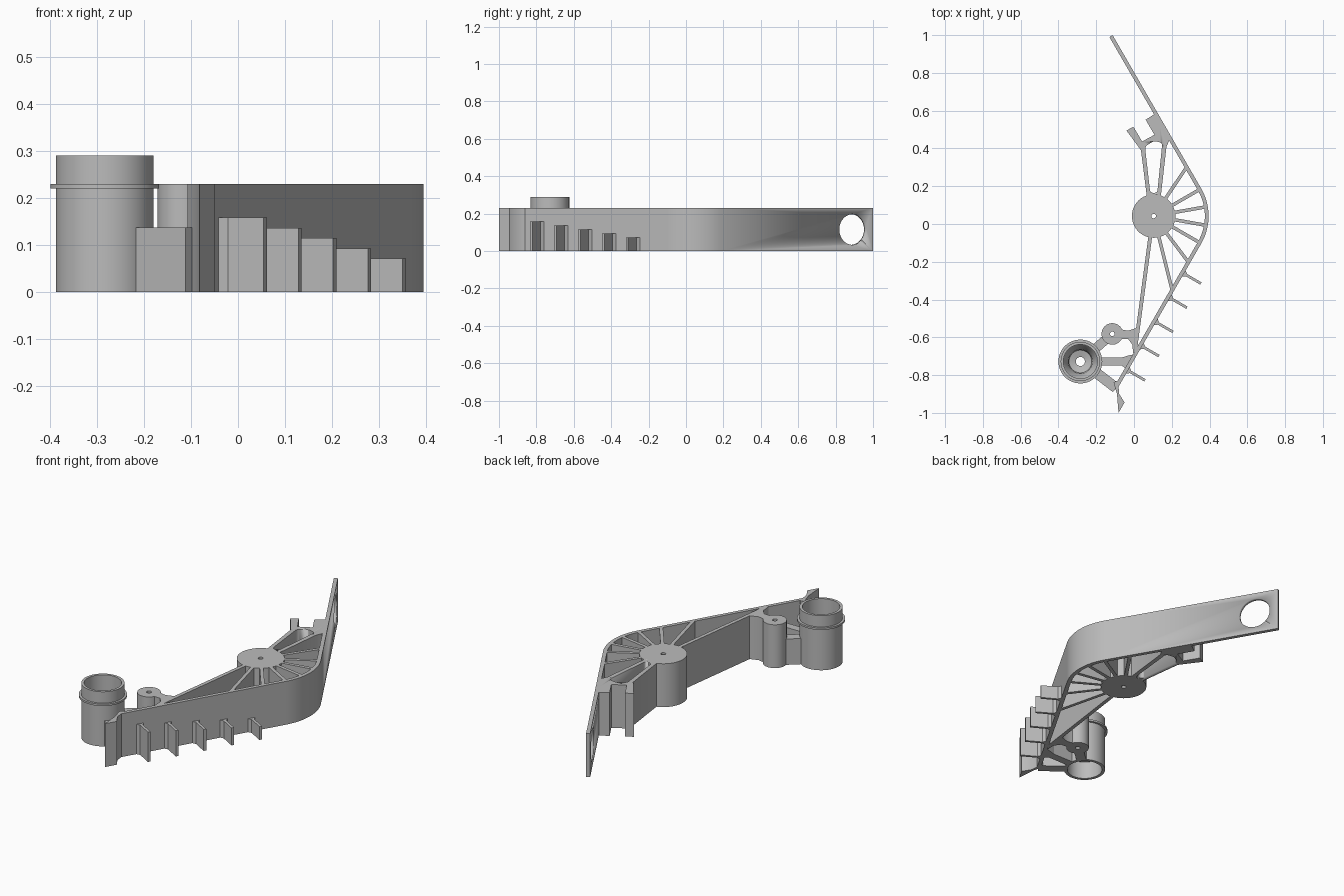
import bpy, bmesh, math
from mathutils import Vector, Matrix

cube = bpy.data.objects.get("Cube")
if cube:
    bpy.data.objects.remove(cube, do_unlink=True)

GREY = (0.5, 0.5, 0.5, 1)
mat = bpy.data.materials.new("plain grey")
mat.use_nodes = True
mat.diffuse_color = GREY
mat.node_tree.nodes["Principled BSDF"].inputs["Base Color"].default_value = GREY

H = 0.23                       # wall height
HUB = Vector((0.104, 0.042))   # hub centre, also centre of the bend
R, T = 0.291, 0.02             # outer bend radius, wall thickness


def polar(deg, r, c=HUB):
    a = math.radians(deg)
    return c + Vector((math.cos(a), math.sin(a))) * r


def finish(bm, name):
    bmesh.ops.recalc_face_normals(bm, faces=bm.faces)
    me = bpy.data.meshes.new(name)
    bm.to_mesh(me)
    bm.free()
    me.materials.append(mat)
    ob = bpy.data.objects.new(name, me)
    bpy.context.collection.objects.link(ob)
    bpy.ops.object.select_all(action='DESELECT')
    ob.select_set(True)
    bpy.context.view_layer.objects.active = ob
    bpy.ops.object.shade_smooth_by_angle(angle=math.radians(30))
    return ob


def prism(name, pts, z0=0.0, z1=H):
    bm = bmesh.new()
    face = bm.faces.new([bm.verts.new((p[0], p[1], z0)) for p in pts])
    ext = bmesh.ops.extrude_face_region(bm, geom=[face])
    top = [v for v in ext["geom"] if isinstance(v, bmesh.types.BMVert)]
    bmesh.ops.translate(bm, verts=top, vec=(0, 0, z1 - z0))
    return finish(bm, name)


def bar(name, a, b, wa, wb=None, z1=H):
    """Straight rib from a to b with a width at each end."""
    a, b = Vector(a), Vector(b)
    d = (b - a).normalized()
    n = Vector((-d.y, d.x)) / 2
    wb = wb or wa
    return prism(name, [a + n * wa, a - n * wa, b - n * wb, b + n * wb], 0, z1)


def lathe(name, profile, c, steps=64):
    bm = bmesh.new()
    vs = [bm.verts.new((c[0] + r, c[1], z)) for r, z in profile]
    es = [bm.edges.new((vs[i - 1], vs[i])) for i in range(len(vs))]
    bmesh.ops.spin(bm, geom=vs + es, cent=(c[0], c[1], 0), axis=(0, 0, 1),
                   angle=math.tau, steps=steps)
    bmesh.ops.remove_doubles(bm, verts=bm.verts, dist=1e-4)
    return finish(bm, name)


def rounded(pts, r, n=5):
    """Polygon with its corners rounded."""
    out = []
    pts = [Vector(p) for p in pts]
    for i, p in enumerate(pts):
        a = p + (pts[i - 1] - p).normalized() * r
        b = p + (pts[(i + 1) % len(pts)] - p).normalized() * r
        for k in range(n + 1):
            t = k / n
            out.append(a * (1 - t) ** 2 + p * 2 * t * (1 - t) + b * t * t)
    return out


def cut(ob, cutter):
    cutter.hide_render = True
    m = ob.modifiers.new("cut", 'BOOLEAN')
    m.operation, m.solver, m.object = 'DIFFERENCE', 'EXACT', cutter
    bpy.context.view_layer.objects.active = ob
    bpy.ops.object.modifier_apply(modifier=m.name)
    bpy.data.objects.remove(cutter, do_unlink=True)


# Bent outer wall: straight, arc, straight
up, down = Vector((-0.5, 0.866)), Vector((-0.5, -0.866))
normal_up, normal_down = Vector((0.866, 0.5)), Vector((0.866, -0.5))


def wall_line(r):
    arc = [polar(30 - 60 * i / 20, r) for i in range(21)]
    return [arc[0] + up * 0.938] + arc + [arc[-1] + down * 0.88]


wall = prism("outer_wall", wall_line(R) + wall_line(R - T)[::-1])

# Round hole near the upper wall end
bm = bmesh.new()
hole_at = polar(30, R - T / 2) + up * 0.812
turn = Matrix.Rotation(math.radians(30), 4, 'Z') @ Matrix.Rotation(math.pi / 2, 4, 'Y')
bmesh.ops.create_cone(bm, cap_ends=True, segments=48, radius1=0.082, radius2=0.082,
                      depth=0.1,
                      matrix=Matrix.Translation((hole_at.x, hole_at.y, H / 2)) @ turn)
cut(wall, finish(bm, "hole_cutter"))

# Hub and its spokes
lathe("hub", [(0.012, 0), (0.115, 0), (0.115, H), (0.012, H)], HUB)
for i, deg in enumerate((56, 30, 10, -10, -30, -53, -76)):
    reach = R / math.cos(math.radians(max(abs(deg) - 30, 0))) - T / 2
    bar(f"spoke_{i + 1}", polar(deg, 0.1), polar(deg, reach), 0.018)
bar("long_inner_wall", (0.087, -0.06), (0.004, -0.68), 0.02)

# Forked arm between hub and upper wall, with a rounded window
fork = prism("forked_arm", [
    (-0.04, 0.495), (-0.003, 0.515), (0.043, 0.437), (0.108, 0.472), (0.062, 0.552),
    (0.108, 0.582), (0.14, 0.53), (0.19, 0.45), (0.172, 0.41), (0.14, 0.13),
    (0.07, 0.13), (0.037, 0.39)])
cut(fork, prism("window_cutter", rounded(
    [(0.058, 0.41), (0.105, 0.44), (0.15, 0.43), (0.123, 0.165), (0.086, 0.165)],
    0.017), -0.1, H + 0.1))

# Fins of rising height on the lower wall, with flared roots
for i in range(5):
    root = polar(-30, R) + down * (0.184 + 0.148 * i)
    top = 0.071 + 0.0218 * i
    bar(f"fin_{i + 1}", root - normal_down * 0.01, root + normal_down * 0.104, 0.014, z1=top)
    bar(f"fin_root_{i + 1}", root - normal_down * 0.005, root + normal_down * 0.016,
        0.045, 0.014, z1=top)

# Flared foot at the lower wall end
prism("foot", [(-0.108, -0.84), (-0.09, -0.90), (-0.082, -1.0), (-0.05, -0.945),
               (-0.078, -0.90), (-0.082, -0.862), (-0.07, -0.838), (-0.09, -0.83)])

# Stepped cup with a collar
CUP = Vector((-0.284, -0.728))
lathe("cup", [(0.104, 0), (0.104, 0.22), (0.116, 0.22), (0.116, 0.23), (0.104, 0.23),
              (0.104, 0.29), (0.09, 0.29), (0.09, 0.2), (0.064, 0.16), (0.06, 0.12),
              (0.024, 0.11), (0.024, 0.095), (0.088, 0.095), (0.088, 0)], CUP)

# Small screw boss
BOSS = Vector((-0.115, -0.582))
lathe("screw_boss", [(0.012, 0), (0.057, 0), (0.057, H), (0.012, H)], BOSS, 40)

# Links between boss, cup and wall
LOW = 0.137
prism("boss_link", [(-0.075, -0.557), (-0.03, -0.565), (0.012, -0.55), (0.02, -0.66),
                    (-0.005, -0.685), (-0.008, -0.64), (-0.03, -0.61), (-0.075, -0.608)])
bar("cup_boss_link", CUP + (BOSS - CUP) * 0.42, BOSS - (BOSS - CUP) * 0.15, 0.05, z1=LOW)
bar("cup_wall_link", (-0.19, -0.728), (-0.05, -0.728), 0.043, z1=LOW)
prism("cup_wall_link_root", [(-0.065, -0.707), (-0.025, -0.695), (0.0, -0.69),
                             (-0.04, -0.775), (-0.05, -0.76), (-0.065, -0.75)], 0, LOW)
bar("cup_foot_link", (-0.212, -0.778), (-0.095, -0.868), 0.055, z1=LOW)
